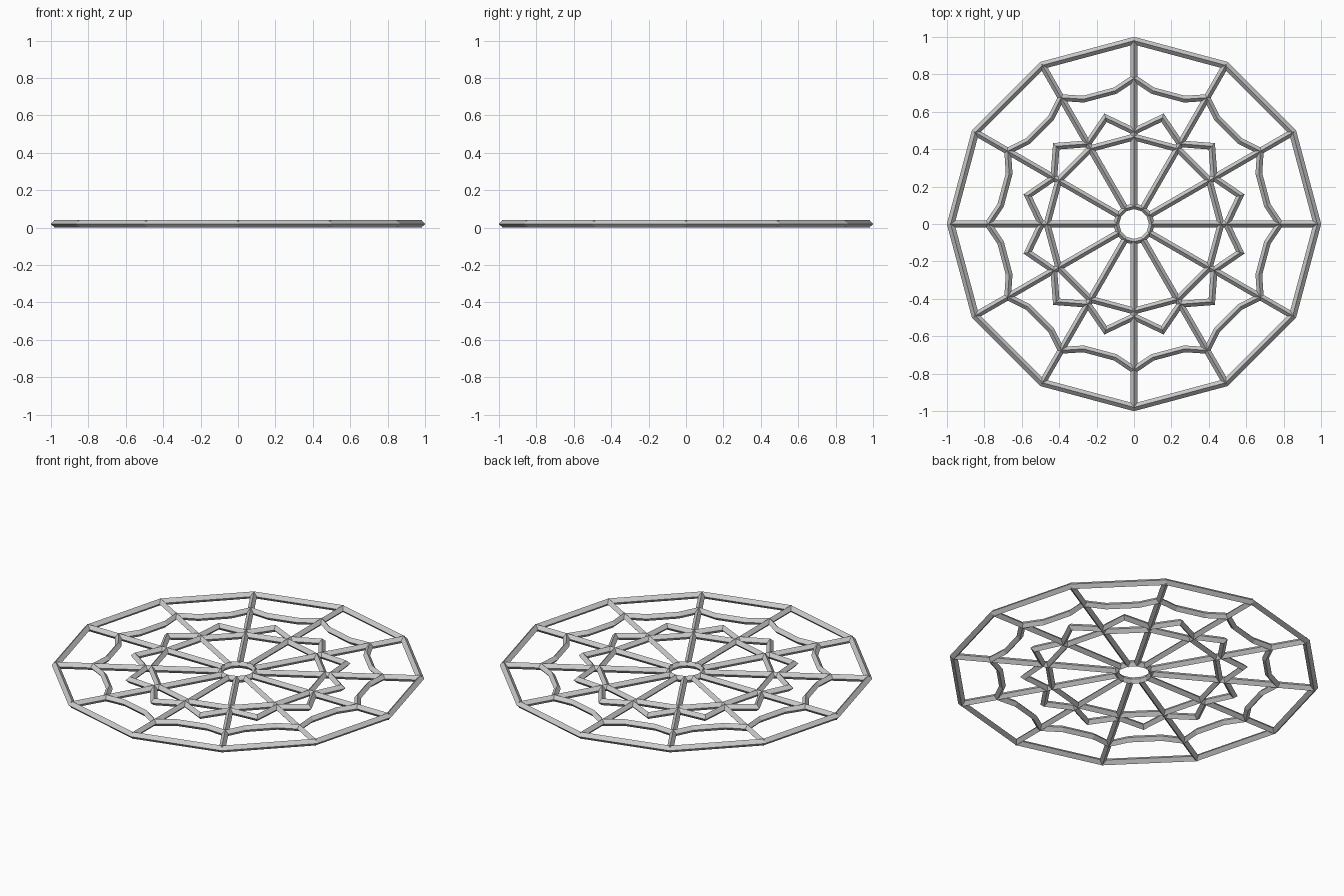
import bpy, bmesh, math
from mathutils import Vector

if "Cube" in bpy.data.objects:
    bpy.data.objects.remove(bpy.data.objects["Cube"])

mat = bpy.data.materials.new("grey metal")
mat.diffuse_color = (0.6, 0.6, 0.6, 1)
mat.use_nodes = True
mat.node_tree.nodes["Principled BSDF"].inputs["Base Color"].default_value = mat.diffuse_color
N = 12
Z = 0.02


def polar(r, deg):
    a = math.radians(deg)
    return Vector((r * math.cos(a), r * math.sin(a), 0))


def beam(name, pts, h, closed=True):
    """Sweep a diamond section along a flat path with mitred corners."""
    bm = bmesh.new()
    n = len(pts)
    rows = []
    for i, p in enumerate(pts):
        a = pts[i - 1] if closed or i > 0 else None
        b = pts[(i + 1) % n] if closed or i < n - 1 else None
        d1 = (p - a).normalized() if a is not None else (b - p).normalized()
        d2 = (b - p).normalized() if b is not None else d1
        n1 = Vector((d1.y, -d1.x, 0))
        n2 = Vector((d2.y, -d2.x, 0))
        m = (n1 + n2).normalized()
        m *= h / m.dot(n1)
        up = Vector((0, 0, Z))
        rows.append([bm.verts.new(p + up + o) for o in (m, up, -m, -up)])
    for i in range(n if closed else n - 1):
        r, s = rows[i], rows[(i + 1) % n]
        for k in range(4):
            bm.faces.new((r[k], s[k], s[(k + 1) % 4], r[(k + 1) % 4]))
    if not closed:
        bm.faces.new(rows[0])
        bm.faces.new(rows[-1][::-1])
    bmesh.ops.recalc_face_normals(bm, faces=bm.faces[:])
    me = bpy.data.meshes.new(name)
    bm.to_mesh(me)
    bm.free()
    me.materials.append(mat)
    ob = bpy.data.objects.new(name, me)
    bpy.context.collection.objects.link(ob)


# spokes
for i in range(N):
    beam(f"spoke_{i + 1}", [polar(0.09, 30 * i), polar(0.985, 30 * i)], 0.018, False)

# straight rings
beam("outer_ring", [polar(0.98, 30 * i) for i in range(N)], 0.02)
beam("inner_ring", [polar(0.465, 30 * i) for i in range(N)], 0.018)
beam("hub_ring", [polar(0.095, 30 * i) for i in range(N)], 0.015)

# sagging web ring
web = []
for i in range(N):
    web += [polar(0.78, 30 * i), polar(0.72, 30 * i + 8), polar(0.72, 30 * i + 22)]
beam("sagging_ring", web, 0.018)

# star zigzag around the inner ring
star = []
for i in range(N):
    star += [polar(0.495, 30 * i), polar(0.588, 30 * i + 15)]
beam("star_ring", star, 0.018)
